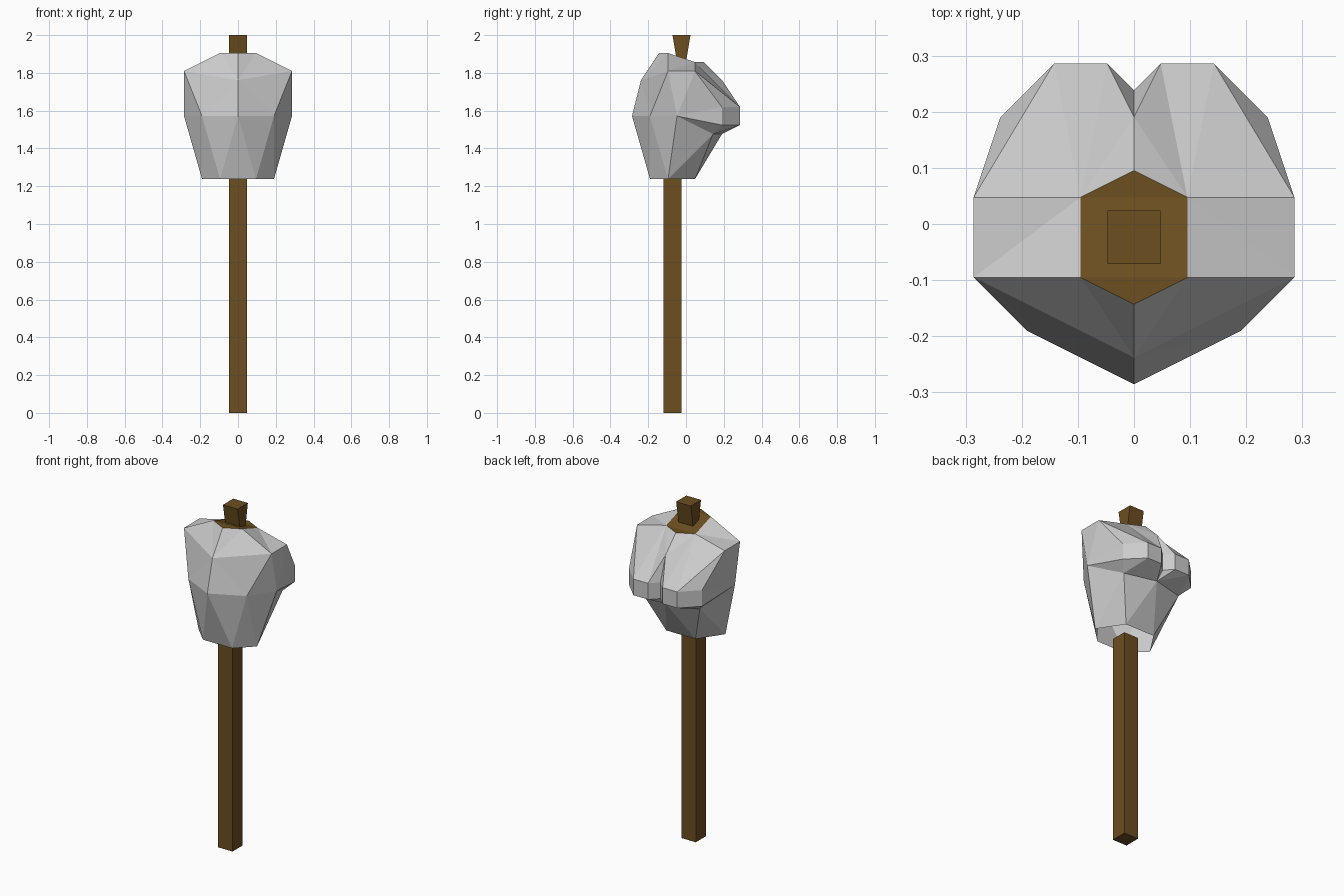
import bpy, bmesh
from mathutils import Vector

if "Cube" in bpy.data.objects:
    bpy.data.objects.remove(bpy.data.objects["Cube"])

U = 1 / 21  # modelling grid: 42 steps = 2 units

wood = bpy.data.materials.new("wood")
wood.diffuse_color = (0.15, 0.077, 0.014, 1)
wood.use_nodes = True
wood.node_tree.nodes["Principled BSDF"].inputs["Base Color"].default_value = wood.diffuse_color


def finish(name, bm, mat=None):
    mesh = bpy.data.meshes.new(name)
    bm.to_mesh(mesh)
    bm.free()
    ob = bpy.data.objects.new(name, mesh)
    bpy.context.collection.objects.link(ob)
    if mat:
        mesh.materials.append(mat)
    return ob


def mirror_x(ob):
    mod = ob.modifiers.new("mirror", 'MIRROR')
    mod.use_clip = True
    mod.merge_threshold = 0.001


def loft(rings):
    """Join half rings column by column, splitting along the shorter diagonal."""
    bm = bmesh.new()
    cache = {}

    def vert(p):
        if p not in cache:
            cache[p] = bm.verts.new(Vector(p) * U)
        return cache[p]

    for low, up in zip(rings, rings[1:]):
        for j in range(len(low) - 1):
            a, b, c, d = low[j], low[j + 1], up[j + 1], up[j]
            ac = (Vector(a) - Vector(c)).length
            bd = (Vector(b) - Vector(d)).length
            tris = [(a, b, c), (a, c, d)] if ac < bd else [(a, b, d), (b, c, d)]
            for t in tris:
                if len(set(t)) == 3:
                    bm.faces.new([vert(p) for p in t])
    return bm


def post(name, x, y_low, y_high, z_low, z_high):
    """Rectangular post with its own depth range at each end."""
    bm = bmesh.new()
    bmesh.ops.create_cube(bm, size=2)
    for v in bm.verts:
        ys, z = (y_high, z_high) if v.co.z > 0 else (y_low, z_low)
        v.co = Vector((v.co.x * x, ys[1] if v.co.y > 0 else ys[0], z)) * U
    return finish(name, bm, wood)


# Stone head: half rings running front -> right -> back
mouth = [(0, -4, 26), (2, -4, 26), (4, -2, 26)] + [(2, 1, 26)] * 2 + [(0, 1, 26)] * 2
front = [(0, -6, 33), (4, -4, 33), (6, -1, 33)]
waist = front + [(4, 3, 31)] * 2 + [(0, 4, 31)] * 2
lobe = [(5, 4), (3, 6), (1, 6), (0, 5)]
lobe_low = front + [(x, y, 32) for x, y in lobe]
lobe_top = [(x, y, 34) for x, y in lobe]
brow = [(0, -5, 37), (6, -2, 38), (6, 1, 38)]
shoulder = brow + lobe_top
bevel = brow + [brow[2]] + lobe_top[1:]
rim_front = [(0, -3, 40), (2, -2, 40)] + [(2, 1, 39)] * 4
crown = rim_front + [(0, 4, 37)]
rim = rim_front + [(0, 2, 39)]
mirror_x(finish("stone_head", loft([mouth, waist, lobe_low, shoulder, bevel, crown, rim])))

# Wooden plug filling the top opening
axis = [(0, -3, 40), (0, -2, 40)] + [(0, 1, 39)] * 4 + [(0, 2, 39)]
mirror_x(finish("top_plug", loft([rim, axis]), wood))

# Handle and wedge-shaped peg
post("handle", 1, (-2.5, -0.5), (-2.5, -0.5), 0, 26)
post("peg", 1, (-1, 0), (-1.5, 0.5), 39, 42)
